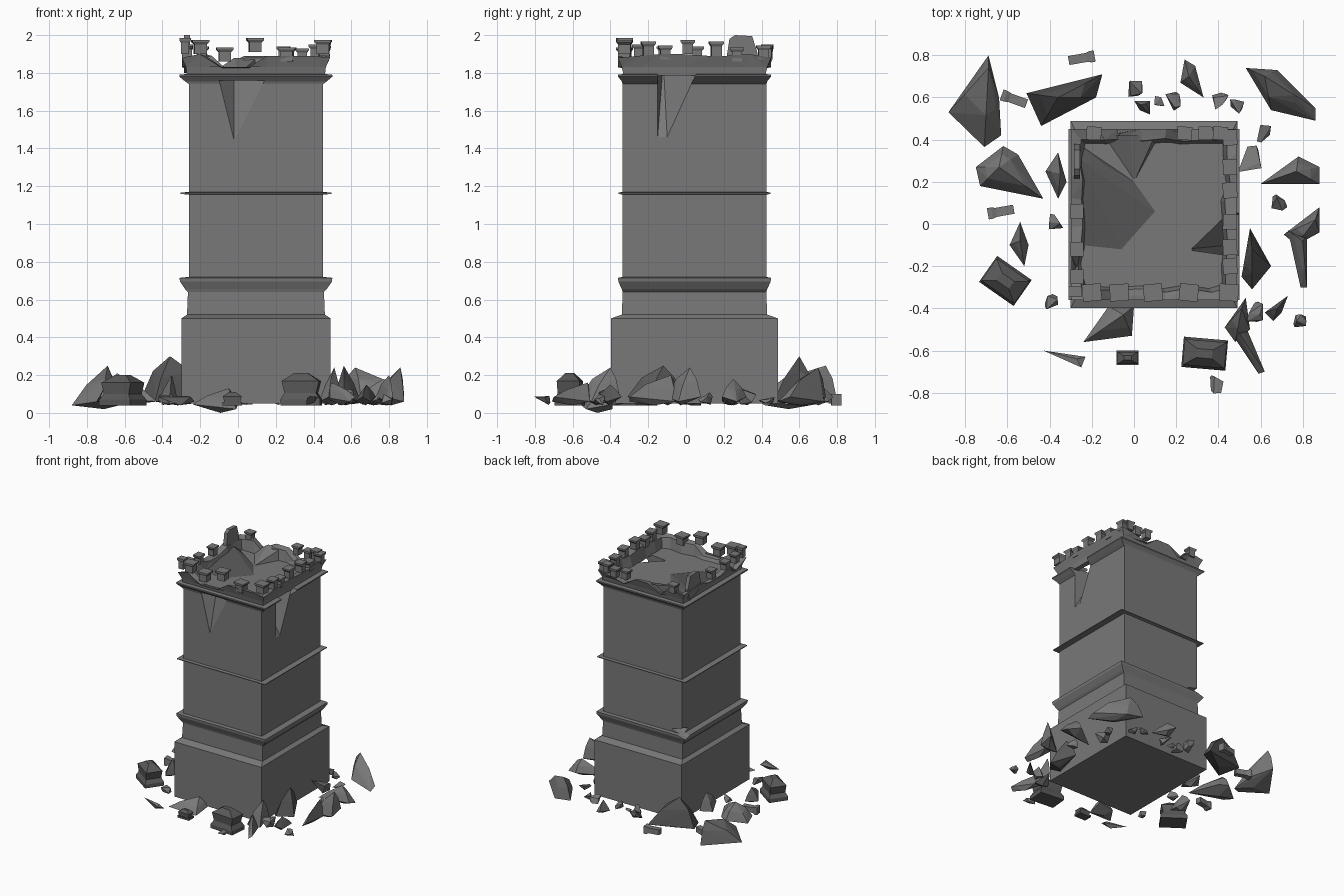
import bpy, bmesh, random
from math import radians
from mathutils import Vector, Matrix

if "Cube" in bpy.data.objects:
    bpy.data.objects.remove(bpy.data.objects["Cube"])

random.seed(4)
CX, CY = 0.095, 0.045          # tower axis


def material(name, v):
    m = bpy.data.materials.new(name)
    m.diffuse_color = (v, v, v, 1)
    m.use_nodes = True
    m.node_tree.nodes["Principled BSDF"].inputs["Base Color"].default_value = m.diffuse_color
    return m


LIGHT, DARK = material("stone_light", 0.19), material("stone_dark", 0.10)


def add(name, bm, mat=LIGHT):
    bmesh.ops.recalc_face_normals(bm, faces=bm.faces)
    me = bpy.data.meshes.new(name)
    bm.to_mesh(me)
    bm.free()
    me.materials.append(mat)
    ob = bpy.data.objects.new(name, me)
    bpy.context.collection.objects.link(ob)
    return ob


def hull(name, pts, mat=LIGHT):
    bm = bmesh.new()
    for p in pts:
        bm.verts.new(p)
    r = bmesh.ops.convex_hull(bm, input=bm.verts[:])
    junk = [g for g in r["geom_interior"] + r["geom_unused"] if isinstance(g, bmesh.types.BMVert)]
    bmesh.ops.delete(bm, geom=list(set(junk)), context='VERTS')
    return add(name, bm, mat)


def loft(name, profile, matrix, mat=LIGHT):
    """Closed stack of rectangles given as (z, half x, half y)."""
    bm = bmesh.new()
    rings = [[bm.verts.new((sx * hx, sy * hy, z)) for sx, sy in ((-1, -1), (1, -1), (1, 1), (-1, 1))]
             for z, hx, hy in profile]
    for a, b in zip(rings, rings[1:]):
        for i in range(4):
            j = (i + 1) % 4
            bm.faces.new((a[i], a[j], b[j], b[i]))
    bm.faces.new(rings[0][::-1])
    bm.faces.new(rings[-1])
    bm.transform(matrix)
    return add(name, bm, mat)


def carve(ob, pts):
    cutter = hull("cutter", pts)
    cutter.hide_render = True
    mod = ob.modifiers.new("cut", 'BOOLEAN')
    mod.operation, mod.object, mod.solver = 'DIFFERENCE', cutter, 'EXACT'
    bpy.context.view_layer.objects.active = ob
    bpy.ops.object.modifier_apply(modifier=mod.name)
    bpy.data.objects.remove(cutter)


# Tower body: plinth, lower moulding, wall, string course, cornice
W = (0.355, 0.38)
tower = loft("tower_body", [
    (0.05, 0.395, 0.443), (0.50, 0.395, 0.443), (0.52, 0.365, 0.385), (0.64, 0.36, 0.38),
    (0.655, 0.375, 0.385), (0.695, 0.402, 0.403), (0.715, 0.405, 0.405), (0.72, *W), (1.155, *W),
    (1.16, 0.40, 0.402), (1.166, 0.40, 0.402), (1.17, *W), (1.74, *W), (1.755, 0.375, 0.385),
    (1.78, 0.405, 0.405), (1.79, 0.405, 0.405), (1.795, 0.36, 0.37)],
    Matrix.Translation((CX, CY, 0)))

# Broken hollows in right wall, front wall and back left corner
carve(tower, [(x, y, z) for x in (.45, .55) for y, z in
              ((-.15, 1.46), (-.15, 1.84), (.06, 1.81), (-.10, 1.46))] + [(.24, -.12, 1.86)])
carve(tower, [(x, y, z) for y in (-.334, -.44) for x, z in ((-.10, 1.76), (.14, 1.76), (-.02, 1.44))]
      + [(-.02, -.25, 1.76)])
carve(tower, [(-.4, .5, .66), (-.4, .5, .82), (-.12, .5, .74), (-.4, .3, .74), (-.2, .36, .74)])

# Patchwork of lighter and darker masonry: rows of (front, right, back, left) half-wall tones
SPLITS = (0.28, 0.51, 0.72, 0.93, 1.163, 1.46, 1.745)
TONES = ("DL DD LD DL", "LD LL DL LD", "LL LL LL DL", "LD DL LD DL",
         "DD DD DL DD", "LL DL LD LD", "LD LD DL LL", "LL LL LL LL")
bm = bmesh.new()
bm.from_mesh(tower.data)
cuts = [((0, 0, z), (0, 0, 1)) for z in SPLITS] + [((CX, 0, 0), (1, 0, 0)), ((0, CY, 0), (0, 1, 0))]
for co, no in cuts:
    bmesh.ops.bisect_plane(bm, geom=bm.verts[:] + bm.edges[:] + bm.faces[:], plane_co=co, plane_no=no)
bm.normal_update()
for f in bm.faces:
    c, n = f.calc_center_median(), f.normal
    row = TONES[sum(c.z > z for z in SPLITS)].split()
    if abs(n.y) >= abs(n.x):
        tone = row[0 if n.y < 0 else 2][int(c.x > CX)]
    else:
        tone = row[1 if n.x > 0 else 3][int(c.y > CY)]
    f.material_index = int(tone == "D" or n.z < -.99)
bm.to_mesh(tower.data)
bm.free()
tower.data.materials.clear()
for m in (LIGHT, DARK):
    tower.data.materials.append(m)

# Jagged parapet ring
bm = bmesh.new()
N, rows = 7, []
corners = [(-1, -1), (1, -1), (1, 1), (-1, 1)]
for s in range(4):
    a, b = Vector(corners[s]), Vector(corners[(s + 1) % 4])
    for i in range(N):
        p = a.lerp(b, (i + (random.uniform(-.2, .2) if i else 0)) / N)
        h = 1.88 if i == 0 else random.choice((1.83, 1.86, 1.89, 1.90))
        t = random.uniform(0.315, 0.345)
        rows.append([bm.verts.new((CX + p.x * hx, CY + p.y * hy, z)) for hx, hy, z in
                     ((.365, .375, 1.785), (.37, .385, 1.83), (.392, .405, h), (t + .02, t + .03, h - .01),
                      (t, t + .01, 1.785))])
for a, b in zip(rows, rows[1:] + rows[:1]):
    for k in range(5):
        m = (k + 1) % 5
        bm.faces.new((a[k], b[k], b[m], a[m]))
bmesh.ops.triangulate(bm, faces=bm.faces)
add("parapet", bm)

# Sloping debris on the roof deck and the standing shard
hull("deck_slab_left", [(-.25, .37, 1.80), (-.25, -.1, 1.80), (-.06, -.12, 1.80), (.1, .06, 1.80),
                        (0, .2, 1.80), (-.14, .28, 1.82), (-.25, .3, 1.85)], DARK)
hull("deck_slab_back", [(-.15, .42, 1.79), (0, .2, 1.79), (.12, .42, 1.79), (-.02, .42, 1.88), (.1, .42, 1.88)])
hull("standing_shard", [(x, y, z) for x in (-.285, -.255) for y, z in
                        ((.21, 1.85), (.23, 1.98), (.26, 2.0), (.35, 1.995), (.38, 1.9), (.36, 1.80))])


# Capped merlons
def merlon(name, x, y, z, w, h, rot=0.0, tilt=0.0):
    m = (Matrix.Translation((x, y, z)) @ Matrix.Rotation(radians(rot), 4, 'Z')
         @ Matrix.Rotation(radians(tilt), 4, 'Y'))
    a = w * 0.36
    return loft(name, [(0, a, a), (h * .68, a, a), (h * .84, w * .5, w * .45), (h, w * .5, w * .45)], m)


for x, z in ((-.20, 1.90), (-.07, 1.86), (.09, 1.91), (.26, 1.86), (.45, 1.90)):
    merlon("front_merlon", x, -.325, z, .09, .075, random.uniform(-6, 6))
for y, z in ((-.20, 1.89), (-.11, 1.87), (.01, 1.90), (.16, 1.89), (.27, 1.86), (.41, 1.87)):
    merlon("right_merlon", .455, y, z, .075, .075, 90 + random.uniform(-6, 6))
for x, z in ((-.19, 1.87), (.24, 1.87), (.34, 1.86), (.41, 1.88)):
    merlon("back_merlon", x, .43, z, .07, .07, random.uniform(-6, 6))
for y, z in ((-.25, 1.88), (-.12, 1.87), (.06, 1.87)):
    merlon("left_merlon", -.27, y, z, .07, .07, 90)
merlon("corner_merlon", -.28, -.32, 1.90, .06, .085)


# Large fallen shards: plan outline, ridge point, ridge height
def shard(name, outline, rx, ry, h, low=0.04, mat=LIGHT):
    pts = []
    for i, (x, y) in enumerate(outline):
        z = low + (0.02 if i % 2 else 0.045)
        pts.append((x, y, z))
        pts.append((x * .6 + rx * .4, y * .6 + ry * .4, low + (h - low) * (.55 if i % 2 else .7)))
    n = len(outline)
    pts.append((sum(p[0] for p in outline) / n, sum(p[1] for p in outline) / n, low))
    pts.append((rx, ry, h))
    hull(name, pts, mat)


shard("shard_back_left", [(-.69, .80), (-.88, .53), (-.71, .365), (-.63, .42), (-.64, .6)], -.69, .74, .25, .02)
shard("shard_back_block", [(-.51, .62), (-.15, .71), (-.18, .6), (-.44, .465)], -.36, .6, .30, mat=DARK)
shard("shard_left", [(-.62, .37), (-.75, .27), (-.73, .18), (-.43, .12), (-.55, .33)], -.64, .27, .21)
shard("shard_left_wall", [(-.36, .34), (-.42, .25), (-.36, .12), (-.32, .2)], -.35, .24, .2)
shard("shard_left_small", [(-.54, .01), (-.59, -.1), (-.52, -.2), (-.5, -.1)], -.54, -.08, .17)
shard("shard_front", [(0, -.39), (-.12, -.39), (-.24, -.56), (-.01, -.53)], -.05, -.43, .13, 0)
shard("shard_front_sliver", [(-.43, -.6), (-.23, -.63), (-.25, -.68)], -.27, -.64, .09)
shard("shard_right_spike", [(.53, -.35), (.43, -.49), (.48, -.56), (.55, -.5)], .51, -.40, .24)
shard("shard_right_leg", [(.45, -.5), (.54, -.51), (.62, -.7), (.59, -.71)], .5, -.52, .16)
shard("shard_right_bit", [(.73, -.34), (.62, -.42), (.66, -.46), (.7, -.42)], .68, -.4, .15, mat=DARK)
shard("shard_far_right", [(.88, .08), (.71, -.05), (.77, -.1), (.88, -.04)], .86, .02, .24)
shard("shard_far_right_leg", [(.73, -.03), (.82, -.05), (.82, -.3), (.79, -.3)], .8, -.08, .2)
shard("shard_right_wall", [(.55, -.02), (.51, -.25), (.56, -.31), (.65, -.2)], .56, -.12, .25, mat=DARK)
shard("shard_right_back", [(.78, .32), (.6, .19), (.88, .19), (.88, .27)], .77, .25, .18)
shard("shard_back_right", [(.53, .74), (.68, .73), (.86, .55), (.86, .49), (.65, .54)], .62, .7, .24)
shard("shard_back", [(.24, .78), (.22, .67), (.33, .6), (.29, .75)], .26, .7, .15)

# Small fallen chips: x, y, size, height
chips = [(-.37, .01, .07, .1), (-.39, -.37, .07, .1), (.4, -.76, .08, .09), (.58, -.41, .1, .13),
         (.79, -.46, .07, .1), (.69, .1, .09, .11), (.55, .31, .12, .15), (.61, .43, .08, .1),
         (0, .64, .08, .12), (.04, .55, .08, .13), (.18, .58, .1, .11), (.41, .58, .08, .11),
         (.49, .56, .07, .09), (.12, .58, .05, .09)]
for x, y, s, h in chips:
    hull("rubble_chip", [(x + random.uniform(-.5, .5) * s, y + random.uniform(-.55, .55) * s,
                          random.uniform(.04, .06) if i % 2 else random.uniform(.6, 1) * h)
                         for i in range(10)])

# Fallen blocks with a pinched waist
for x, y, lx, ly, h, rot in ((-.61, -.27, .10, .075, .2, -35), (.335, -.615, .105, .072, .21, -5),
                             (-.03, -.635, .052, .034, .11, 0)):
    m = Matrix.Translation((x, y, 0)) @ Matrix.Rotation(radians(rot), 4, 'Z')
    loft("fallen_block", [(.04, lx, ly), (.04 + h * .15, lx, ly), (h * .5, lx * .8, ly * .8),
                          (h * .8, lx * .95, ly * .85), (h, lx * .35, ly * .3)], m, DARK)

# Fallen merlons lying on their sides
for x, y, rot in ((-.57, .07, 190), (-.31, .775, 10), (-.51, .57, 160)):
    merlon("fallen_merlon", x, y, .07, .06, .125, rot, 90)
